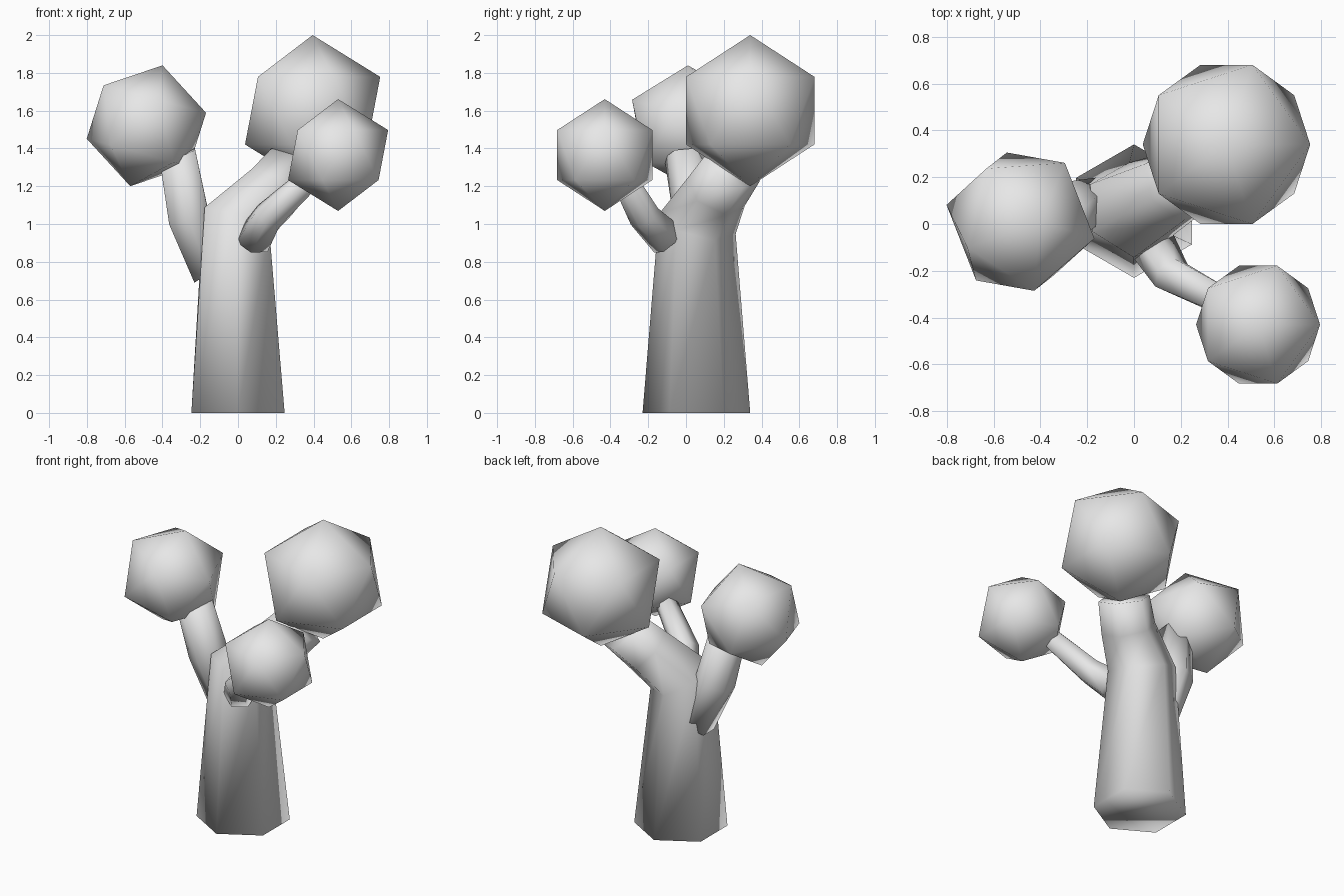
import bpy, bmesh, math
from mathutils import Vector, Matrix

if "Cube" in bpy.data.objects:
    bpy.data.objects.remove(bpy.data.objects["Cube"])

GREY = (0.8, 0.8, 0.8, 1)
grey = bpy.data.materials.new("plain_grey")
grey.diffuse_color = GREY
grey.use_nodes = True
grey.node_tree.nodes["Principled BSDF"].inputs["Base Color"].default_value = GREY


def finish(name, bm):
    """Turn a bmesh into a smooth grey object."""
    bmesh.ops.recalc_face_normals(bm, faces=bm.faces)
    mesh = bpy.data.meshes.new(name)
    bm.to_mesh(mesh)
    bm.free()
    mesh.materials.append(grey)
    mesh.shade_smooth()
    obj = bpy.data.objects.new(name, mesh)
    bpy.context.collection.objects.link(obj)
    return obj


def limb(name, rings, sides=6):
    """Capped tube through rings of (centre, radius, facing direction)."""
    bm = bmesh.new()
    loops = []
    for centre, radius, facing in rings:
        turn = Vector((0, 0, 1)).rotation_difference(Vector(facing))
        loop = []
        for i in range(sides):
            a = math.tau * (i + 0.5) / sides
            spoke = Vector((math.cos(a), math.sin(a), 0)) * radius
            loop.append(bm.verts.new(Vector(centre) + turn @ spoke))
        loops.append(loop)
    for low, high in zip(loops, loops[1:]):
        for i in range(sides):
            j = (i + 1) % sides
            bm.faces.new((low[i], low[j], high[j], high[i]))
    bm.faces.new(loops[0])
    bm.faces.new(loops[-1])
    return finish(name, bm)


def crown(name, centre, radius, tilt=0, spin=0):
    """Twenty-sided ball of foliage."""
    bm = bmesh.new()
    place = (Matrix.Translation(centre) @ Matrix.Rotation(math.radians(tilt), 4, "Y")
             @ Matrix.Rotation(math.radians(spin), 4, "Z"))
    bmesh.ops.create_icosphere(bm, subdivisions=1, radius=radius, matrix=place)
    return finish(name, bm)


# Trunk, bending back towards the large crown
limb("trunk", [
    ((0, 0.055, 0), 0.285, (0, 0, 1)),
    ((-0.01, 0.06, 1.0), 0.21, (0.37, 0.28, 1)),
    ((0.18, 0.16, 1.17), 0.17, (0.6, 0.45, 0.7)),
    ((0.29, 0.25, 1.30), 0.16, (0.5, 0.45, 0.75)),
])

# Side branches
limb("right_branch", [
    ((-0.15, 0.09, 0.74), 0.11, (-0.5, 0, 0.8)),
    ((-0.26, 0.06, 1.03), 0.125, (-0.25, -0.1, 1)),
    ((-0.32, 0.0, 1.36), 0.115, (-0.4, -0.1, 1)),
])
limb("left_branch", [
    ((0.08, -0.09, 0.91), 0.1, (0.3, -0.6, 0.7)),
    ((0.16, -0.22, 1.04), 0.085, (0.5, -0.5, 0.7)),
    ((0.40, -0.34, 1.26), 0.065, (0.7, -0.35, 0.6)),
])

# Foliage
crown("back_crown", (0.395, 0.34, 1.6), 0.4)
crown("left_crown", (0.53, -0.43, 1.365), 0.296)
crown("right_crown", (-0.485, 0.01, 1.52), 0.331, tilt=15, spin=-14)
